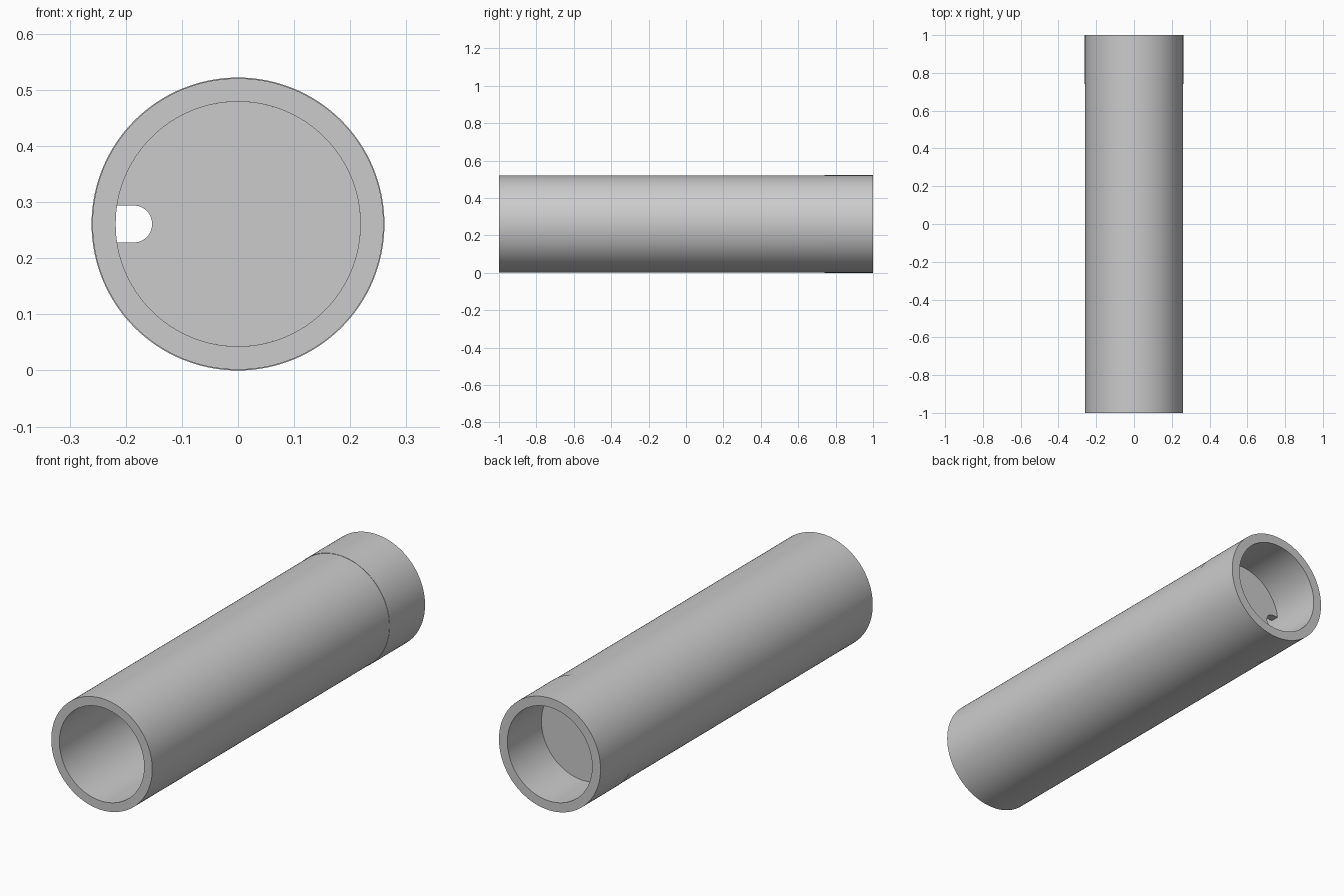
import bpy, bmesh
from math import pi, sin, cos, asin, radians

cube = bpy.data.objects.get("Cube")
if cube:
    bpy.data.objects.remove(cube, do_unlink=True)

OUTER, INNER = 0.261, 0.218
SLOT_X, SLOT_R = -0.186, 0.033
SEGMENTS = 128

grey = bpy.data.materials.new("plain grey")
grey.use_nodes = True
grey.diffuse_color = (0.6, 0.6, 0.6, 1)
grey.node_tree.nodes["Principled BSDF"].inputs["Base Color"].default_value = grey.diffuse_color


def finish(name, bm):
    """Turn a bmesh into a shaded object resting on the ground."""
    bmesh.ops.recalc_face_normals(bm, faces=bm.faces)
    mesh = bpy.data.meshes.new(name)
    bm.to_mesh(mesh)
    bm.free()
    mesh.materials.append(grey)
    obj = bpy.data.objects.new(name, mesh)
    obj.location.z = OUTER
    bpy.context.collection.objects.link(obj)
    bpy.ops.object.select_all(action="DESELECT")
    obj.select_set(True)
    bpy.context.view_layer.objects.active = obj
    bpy.ops.object.shade_smooth_by_angle(angle=radians(30))


def lathe(name, profile):
    """Revolve a closed (radius, y) profile around the y axis."""
    bm = bmesh.new()
    verts = [bm.verts.new((r, y, 0)) for r, y in profile]
    edges = [bm.edges.new((v, verts[i - 1])) for i, v in enumerate(verts)]
    bmesh.ops.spin(bm, geom=verts + edges, cent=(0, 0, 0), axis=(0, 1, 0),
                   angle=2 * pi, steps=SEGMENTS, use_merge=True)
    bmesh.ops.remove_doubles(bm, verts=bm.verts, dist=0.00001)
    finish(name, bm)


# Long tube, and the very slightly wider sleeve at the back, as one profile
lathe("tube", [(INNER, -1), (OUTER - 0.0015, -1), (OUTER - 0.0015, 0.74),
               (OUTER, 0.74), (OUTER, 1), (INNER, 1)])

# Recessed bulkhead with a round-ended slot open to the tube wall
half = pi - asin(SLOT_R / INNER)
outline = []
for i in range(SEGMENTS + 1):
    a = -half + 2 * half * i / SEGMENTS
    outline.append((INNER * cos(a), INNER * sin(a)))
for i in range(25):
    a = pi / 2 - pi * i / 24
    outline.append((SLOT_X + SLOT_R * cos(a), SLOT_R * sin(a)))

bm = bmesh.new()
face = bm.faces.new([bm.verts.new((x, 0.75, z)) for x, z in outline])
extruded = bmesh.ops.extrude_face_region(bm, geom=[face], use_keep_orig=True)
moved = [g for g in extruded["geom"] if isinstance(g, bmesh.types.BMVert)]
bmesh.ops.translate(bm, verts=moved, vec=(0, -0.04, 0))
finish("bulkhead", bm)
